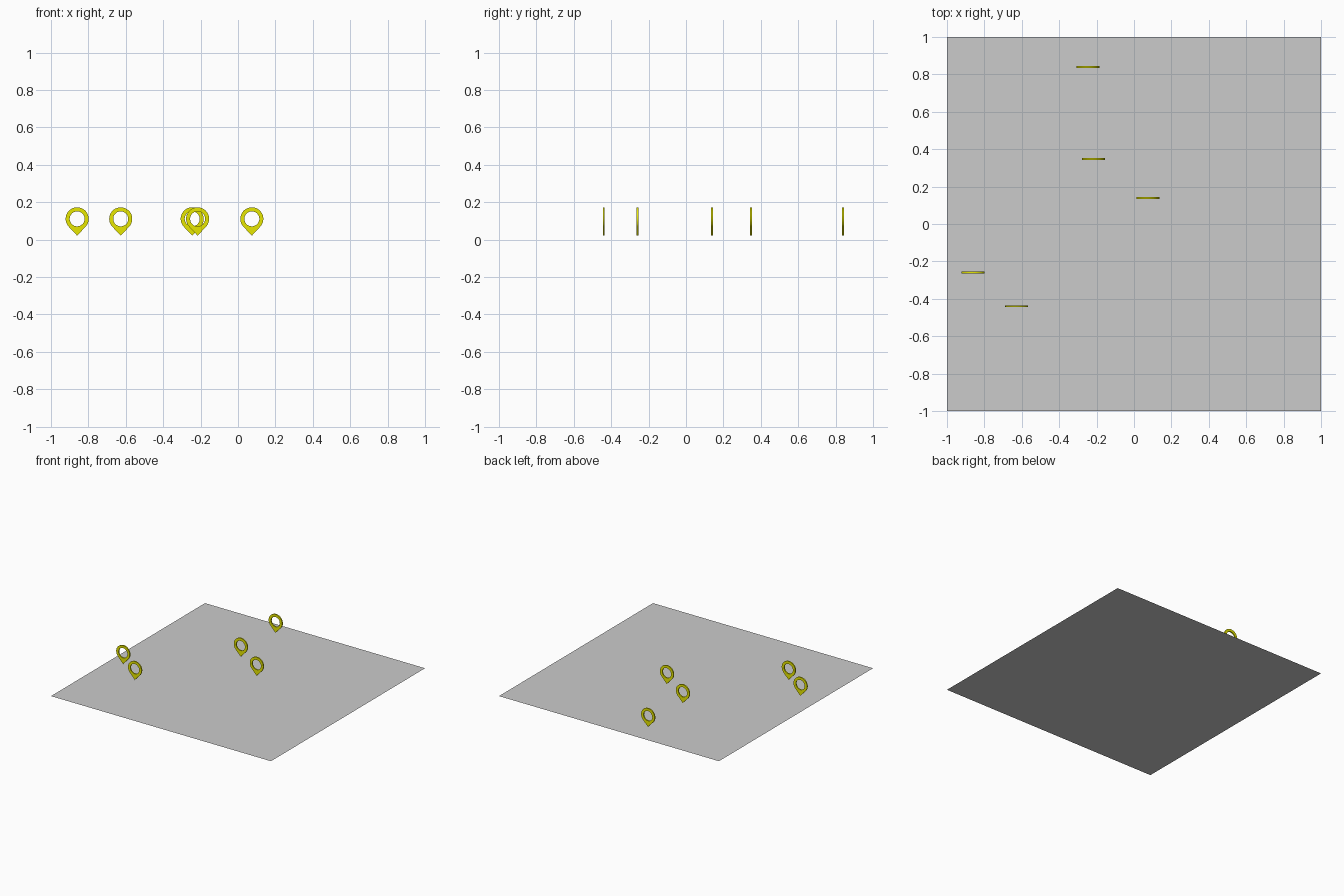
import bpy, bmesh, math

if "Cube" in bpy.data.objects:
    bpy.data.objects.remove(bpy.data.objects["Cube"])

R_OUT, R_HOLE, TIP, CZ, THICK = 0.0615, 0.04, 0.09, 0.111, 0.01
SEG = 64

# Flat map sheet
bpy.ops.mesh.primitive_plane_add(size=2)
bpy.context.object.name = "map_plane"

yellow = bpy.data.materials.new("yellow")
yellow.diffuse_color = (0.8, 0.8, 0.0, 1)
yellow.use_nodes = True
yellow.node_tree.nodes["Principled BSDF"].inputs["Base Color"].default_value = yellow.diffuse_color


def outer_radius(a):
    """Circle that turns into straight tangents meeting at the tip (a = angle from straight down)."""
    tangent = math.acos(R_OUT / TIP)
    return R_OUT / math.cos(tangent - abs(a)) if abs(a) < tangent else R_OUT


def make_pin_mesh():
    bm = bmesh.new()
    loops = []
    # Front outer, back outer, back hole, front hole
    for y, hole in ((-1, False), (1, False), (1, True), (-1, True)):
        ring = []
        for i in range(SEG):
            a = 2 * math.pi * i / SEG
            a = a - 2 * math.pi if a > math.pi else a
            r = R_HOLE if hole else outer_radius(a)
            ring.append(bm.verts.new((r * math.sin(a), y * THICK / 2, CZ - r * math.cos(a))))
        loops.append(ring)
    for k in range(4):
        p, q = loops[k], loops[(k + 1) % 4]
        for i in range(SEG):
            j = (i + 1) % SEG
            bm.faces.new((p[i], p[j], q[j], q[i]))
    bmesh.ops.recalc_face_normals(bm, faces=bm.faces)
    mesh = bpy.data.meshes.new("location_pin")
    bm.to_mesh(mesh)
    bm.free()
    mesh.materials.append(yellow)
    return mesh


# Location pins hovering over the map
pin_mesh = make_pin_mesh()
for n, (x, y) in enumerate([(-0.86, -0.26), (-0.627, -0.44), (-0.245, 0.84),
                            (-0.216, 0.347), (0.074, 0.14)], 1):
    pin = bpy.data.objects.new(f"location_pin_{n}", pin_mesh)
    pin.location = (x, y, 0)
    bpy.context.collection.objects.link(pin)
